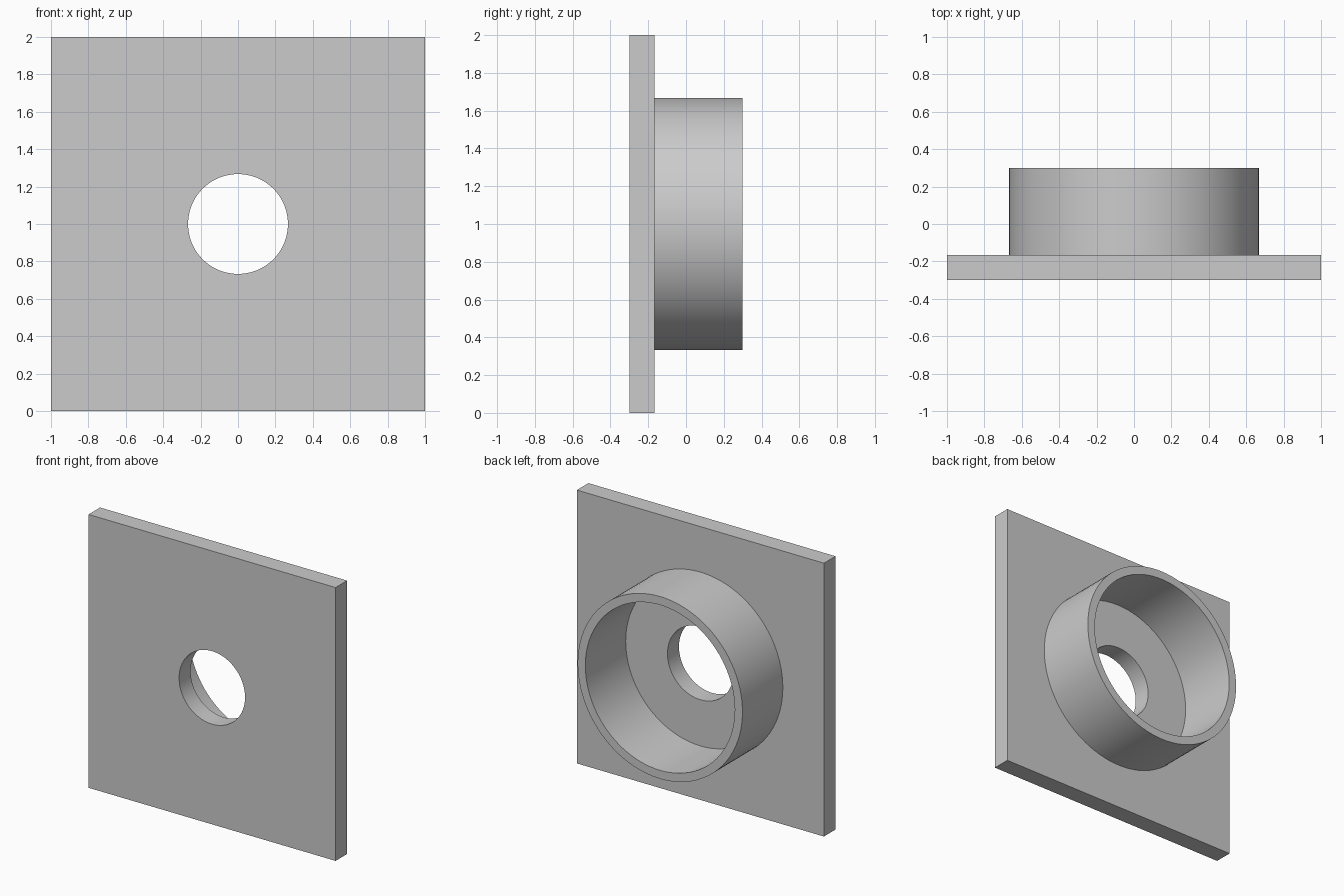
import bpy, bmesh
from math import cos, sin, pi, radians

cube = bpy.data.objects.get("Cube")
if cube:
    bpy.data.objects.remove(cube, do_unlink=True)

SEGMENTS = 96          # multiple of 8, so the square loops get true corners
FRONT, PLATE_BACK, RIM = -0.3, -0.167, 0.3
HOLE, CUP_INNER, CUP_OUTER, HALF_WIDTH = 0.267, 0.605, 0.667, 1.0

grey = bpy.data.materials.new("plain grey")
grey.use_nodes = True
colour = (0.6, 0.6, 0.6, 1)
grey.diffuse_color = colour
grey.node_tree.nodes["Principled BSDF"].inputs["Base Color"].default_value = colour


def add_loop(bm, size, y, square=False):
    """Round or square loop of vertices about the y axis, centred at z = 1."""
    verts = []
    for i in range(SEGMENTS):
        a = 2 * pi * i / SEGMENTS
        r = size / max(abs(cos(a)), abs(sin(a))) if square else size
        verts.append(bm.verts.new((r * cos(a), y, 1 + r * sin(a))))
    return verts


bm = bmesh.new()
loops = [
    add_loop(bm, HALF_WIDTH, FRONT, True),       # plate front edge
    add_loop(bm, HOLE, FRONT),                   # through hole
    add_loop(bm, HOLE, PLATE_BACK),
    add_loop(bm, CUP_INNER, PLATE_BACK),         # cup floor and inner wall
    add_loop(bm, CUP_INNER, RIM),
    add_loop(bm, CUP_OUTER, RIM),                # cup rim and outer wall
    add_loop(bm, CUP_OUTER, PLATE_BACK),
    add_loop(bm, HALF_WIDTH, PLATE_BACK, True),  # plate back edge
]

# Skin each loop to the next, closing the section back onto the front edge
for a, b in zip(loops, loops[1:] + loops[:1]):
    for i in range(SEGMENTS):
        j = (i + 1) % SEGMENTS
        bm.faces.new((a[i], a[j], b[j], b[i]))
bmesh.ops.recalc_face_normals(bm, faces=bm.faces)

mesh = bpy.data.meshes.new("flanged_socket")
bm.to_mesh(mesh)
bm.free()
mesh.materials.append(grey)
socket = bpy.data.objects.new("flanged_socket", mesh)
bpy.context.collection.objects.link(socket)

# Smooth walls, sharp rims and edges
bpy.ops.object.select_all(action='DESELECT')
socket.select_set(True)
bpy.context.view_layer.objects.active = socket
bpy.ops.object.shade_smooth_by_angle(angle=radians(30))
